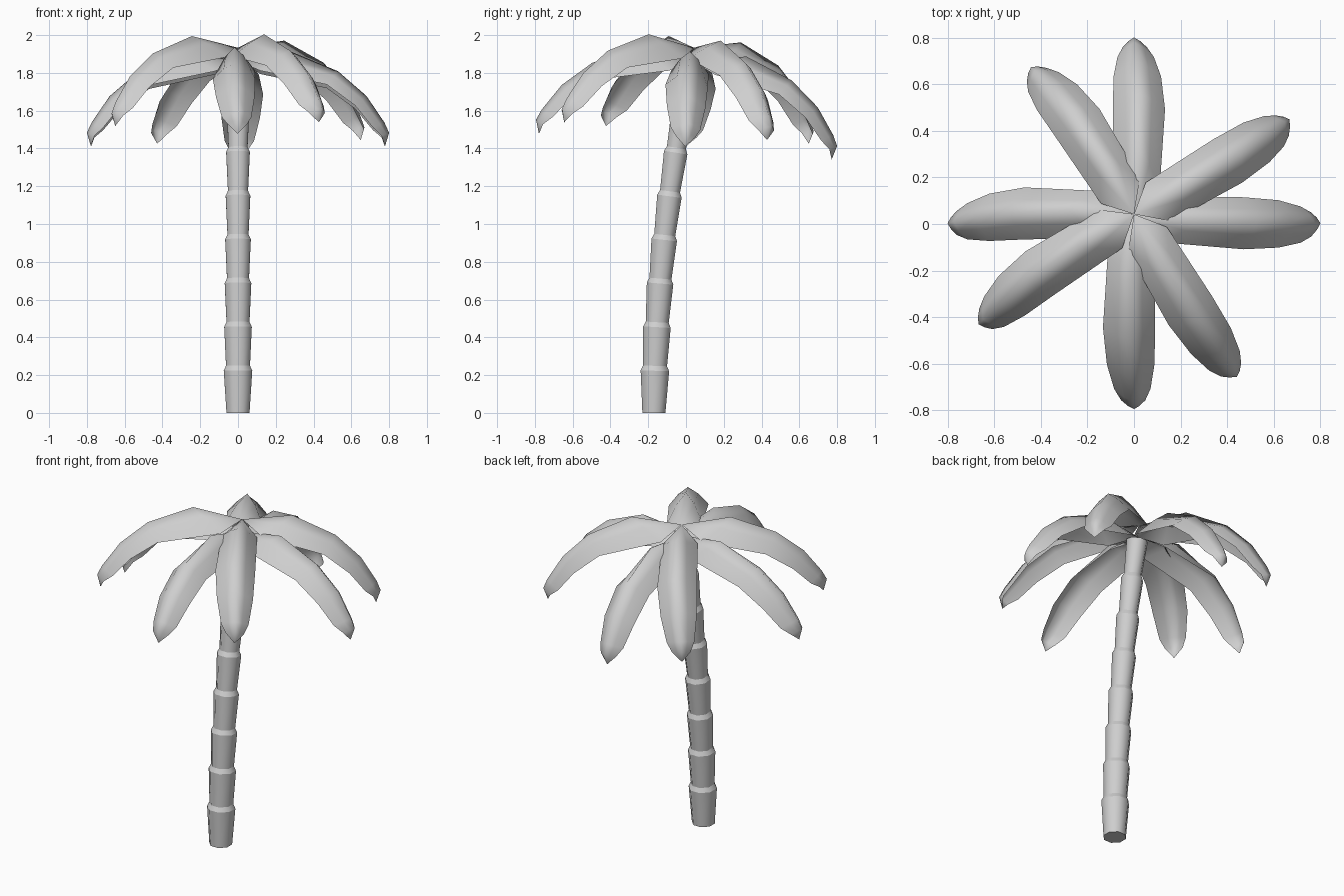
import bpy, bmesh, math
from mathutils import Matrix, Vector

if "Cube" in bpy.data.objects:
    bpy.data.objects.remove(bpy.data.objects["Cube"])

grey = bpy.data.materials.new("light grey")
grey.diffuse_color = (0.62, 0.62, 0.62, 1)
grey.use_nodes = True
grey.node_tree.nodes["Principled BSDF"].inputs["Base Color"].default_value = grey.diffuse_color


def finish(bm, name):
    for f in bm.faces:
        f.smooth = True
    me = bpy.data.meshes.new(name)
    bm.to_mesh(me)
    bm.free()
    me.materials.append(grey)
    ob = bpy.data.objects.new(name, me)
    bpy.context.collection.objects.link(ob)
    return ob


# Leaning trunk: stacked flared segments lofted along a gentle curve
def lean(z):
    return -0.17 + 0.012 * z + 0.052 * z * z


SIDES, SEGMENTS, STEP = 8, 8, 0.231
rings = [(0, 0.066)]
for i in range(1, SEGMENTS + 1):
    z = i * STEP
    rings.append((z - 0.008, 0.0845 - 0.0028 * i))
    if i < SEGMENTS:
        rings.append((z + 0.018, 0.0715 - 0.0028 * i))

bm = bmesh.new()
loops = []
for z, r in rings:
    tilt = -math.atan(0.012 + 0.104 * z) if z else 0
    m = Matrix.Translation((0, lean(z), z)) @ Matrix.Rotation(tilt, 4, 'X')
    loops.append([bm.verts.new(m @ Vector((r * math.cos(a), r * math.sin(a), 0)))
                  for a in (2 * math.pi * (k + 0.5) / SIDES for k in range(SIDES))])
for a, b in zip(loops, loops[1:]):
    for k in range(SIDES):
        n = (k + 1) % SIDES
        bm.faces.new((a[k], a[n], b[n], b[k]))
bm.faces.new(loops[0][::-1])
bm.faces.new(loops[-1])
for ring in loops:
    for k in range(SIDES):
        bm.edges.get((ring[k], ring[(k + 1) % SIDES])).smooth = False
finish(bm, "trunk")

# Frond stations: crest radius, crest height, half width, edge shift in radius and height
STATIONS = [
    (0.28, 1.985, 0.10, -0.16, -0.11),
    (0.53, 1.88, 0.112, -0.06, -0.08),
    (0.68, 1.75, 0.102, -0.06, -0.06),
    (0.775, 1.61, 0.078, -0.06, -0.035),
    (0.80, 1.555, 0.052, -0.04, -0.02),
]
BASE, TIP = (0.0, 1.935), (0.778, 1.482)
ACROSS = (-1, -0.5, 0, 0.5, 1)
# The whole crown leans back with the trunk
CROWN = (Matrix.Translation((0, 0, 1.45)) @ Matrix.Rotation(math.radians(-5), 4, 'X')
         @ Matrix.Translation((0, 0, -1.45)))


def frond(name, angle, lift):
    bm = bmesh.new()
    m = CROWN @ Matrix.Translation((0, 0, lift)) @ Matrix.Rotation(math.radians(angle), 4, 'Z')

    def vert(r, y, z):
        sway = -0.022 * math.sin(math.pi * min(r / 0.8, 1))
        return bm.verts.new(m @ Vector((r, y + sway, z)))

    rows = []
    for r, z, w, dr, dz in STATIONS:
        rows.append([vert(r + dr * abs(t) ** 1.4, w * t, z + dz * abs(t) ** 1.4)
                     for t in ACROSS])
    base, tip = vert(BASE[0], 0, BASE[1]), vert(TIP[0], 0, TIP[1])
    for k in range(len(ACROSS) - 1):
        bm.faces.new((base, rows[0][k], rows[0][k + 1]))
        for a, b in zip(rows, rows[1:]):
            bm.faces.new((a[k], b[k], b[k + 1], a[k + 1]))
        bm.faces.new((rows[-1][k], tip, rows[-1][k + 1]))
    finish(bm, name)


# Two tiers of four fronds
for i in range(4):
    frond(f"lower_frond_{i + 1}", 90 * i, -0.072)
    frond(f"upper_frond_{i + 1}", 33.5 + 90 * i, 0)
